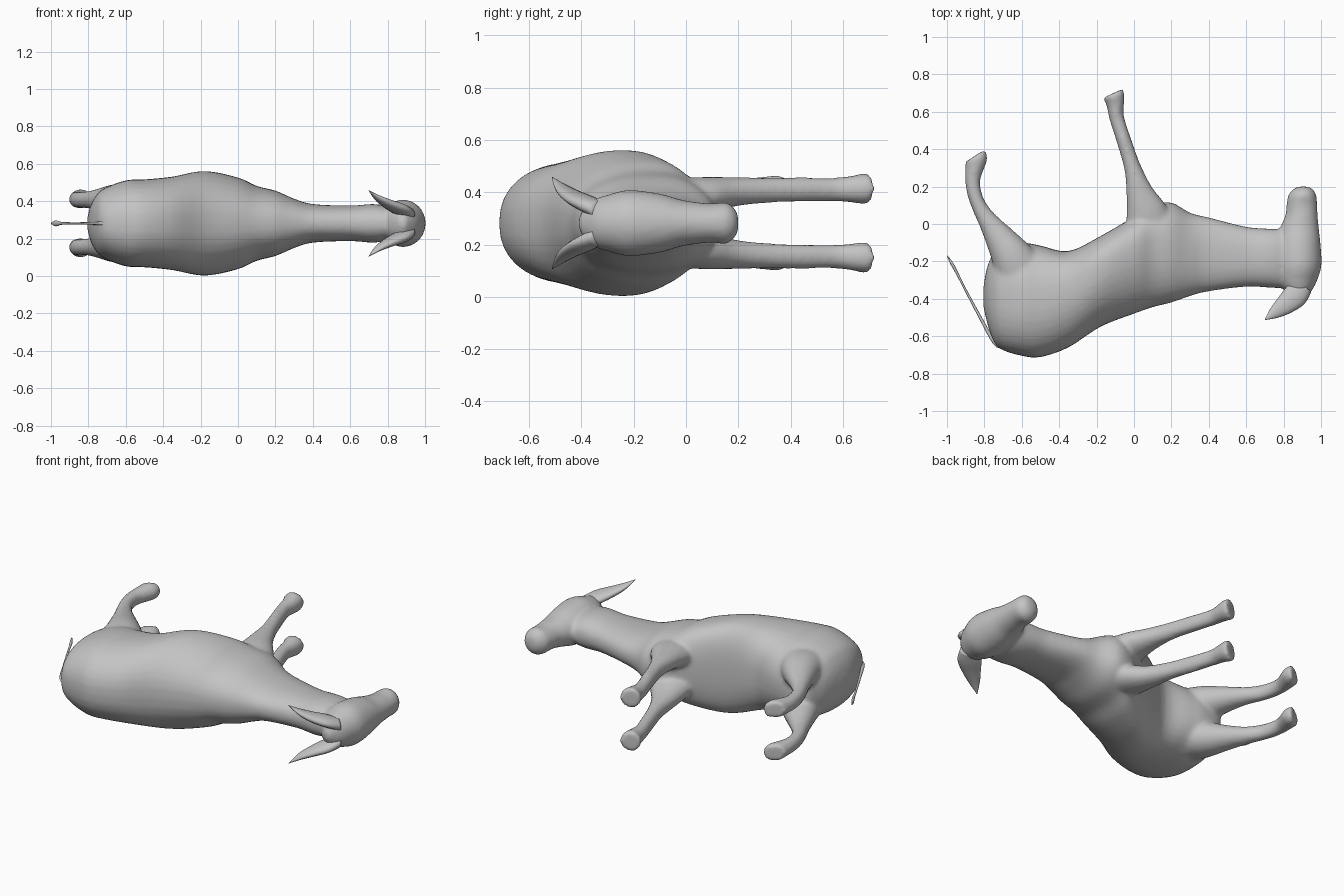
import bpy, bmesh, math
from mathutils import Vector

if "Cube" in bpy.data.objects:
    bpy.data.objects.remove(bpy.data.objects["Cube"], do_unlink=True)

MID = 0.282   # height of the animal's plane of symmetry

grey = bpy.data.materials.new("plain grey")
grey.diffuse_color = (0.55, 0.55, 0.55, 1)
grey.use_nodes = True
grey.node_tree.nodes["Principled BSDF"].inputs["Base Color"].default_value = (0.55, 0.55, 0.55, 1)


def spline(rows, steps=4):
    """Catmull-Rom interpolation of section rows."""
    out = []
    n = len(rows)
    for i in range(n - 1):
        p0, p1, p2, p3 = rows[max(i - 1, 0)], rows[i], rows[i + 1], rows[min(i + 2, n - 1)]
        for s in range(steps):
            t = s / steps
            out.append([0.5 * (2 * b + (c - a) * t + (2 * a - 5 * b + 4 * c - d) * t * t
                               + (3 * b - a - 3 * c + d) * t ** 3)
                        for a, b, c, d in zip(p0, p1, p2, p3)])
    return out + [list(rows[-1])]


def loft(bm, rows, axis=None, side=1, sides=20, power=2.0):
    """Superelliptical loft; rows are x, y, z offset, radius in plane, radius in z
    and, if given, a skew that moves the widest point along the in-plane axis."""
    rows = spline(rows)
    outline = []
    for k in range(sides):
        c, s = math.cos(k * math.tau / sides), math.sin(k * math.tau / sides)
        outline.append((math.copysign(abs(c) ** (2 / power), c),
                        math.copysign(abs(s) ** (2 / power), s)))
    rings = []
    for i, (x, y, z, ru, rz, *skew) in enumerate(rows):
        a, b = rows[max(i - 1, 0)], rows[min(i + 1, len(rows) - 1)]
        u = axis or Vector((a[1] - b[1], b[0] - a[0], 0)).normalized()
        centre = Vector((x, y, MID + side * z))
        ru, rz, shift = max(ru, 0.001), max(rz, 0.001), sum(skew)
        rings.append([bm.verts.new(centre + u * ru * (c + shift * (1 - c * c))
                                   + Vector((0, 0, rz * s))) for c, s in outline])
    for r, s in zip(rings, rings[1:]):
        for k in range(sides):
            j = (k + 1) % sides
            bm.faces.new((r[k], r[j], s[j], s[k]))
    bm.faces.new(rings[0])
    bm.faces.new(rings[-1])


def make(name, bm):
    bmesh.ops.recalc_face_normals(bm, faces=bm.faces)
    for f in bm.faces:
        f.smooth = True
    me = bpy.data.meshes.new(name)
    bm.to_mesh(me)
    bm.free()
    me.materials.append(grey)
    ob = bpy.data.objects.new(name, me)
    bpy.context.collection.objects.link(ob)
    return ob


# Trunk and neck: x, back y, belly y, half width, skew towards the belly
trunk = [(-.805, -.44, -.34, .03, 0), (-.79, -.51, -.25, .09, 0), (-.765, -.59, -.18, .14, 0),
         (-.72, -.665, -.12, .185, 0), (-.6, -.705, -.10, .23, 0), (-.5, -.712, -.115, .235, .05),
         (-.35, -.66, -.145, .25, .2), (-.18, -.55, -.065, .28, .28), (0, -.48, .04, .245, .22),
         (.1, -.445, .10, .20, .12), (.2, -.42, .115, .175, .05), (.3, -.385, .06, .132, 0),
         (.4, -.36, .035, .103, 0), (.6, -.335, -.015, .095, 0), (.72, -.34, -.025, .103, 0),
         (.8, -.34, -.035, .09, 0), (.9, -.3, -.1, .05, 0)]
# Head: y, throat x, forehead x, half width
head = [(-.41, .865, .9, .025), (-.385, .835, .925, .065), (-.35, .80, .955, .092),
        (-.3, .77, .98, .108), (-.22, .76, 1.003, .127), (-.1, .765, .997, .113),
        (-.02, .783, .988, .09), (.05, .81, .982, .079), (.1, .815, .98, .075),
        (.155, .825, .975, .079), (.185, .85, .957, .058), (.2, .875, .935, .028)]
# Legs: path with radii
fore_leg = [(.10, -.1, .08, .13, .08), (.07, .05, .10, .115, .076), (.03, .17, .118, .074, .058),
            (-.007, .3, .125, .046, .049), (-.052, .44, .128, .040, .047),
            (-.093, .57, .128, .040, .046), (-.1, .64, .13, .048, .053),
            (-.107, .68, .132, .058, .060), (-.114, .698, .132, .06, .06)]
hind_leg = [(-.58, -.32, .09, .16, .11), (-.65, -.18, .11, .115, .10), (-.725, -.065, .122, .078, .068),
            (-.783, .02, .126, .053, .049), (-.828, .095, .126, .041, .045),
            (-.855, .17, .127, .039, .044), (-.862, .24, .128, .041, .045),
            (-.85, .31, .13, .052, .049), (-.843, .35, .131, .06, .053),
            (-.849, .365, .131, .061, .053)]

bm = bmesh.new()
loft(bm, [(x, (a + b) / 2, 0, (b - a) / 2, w, k) for x, a, b, w, k in trunk],
     Vector((0, 1, 0)), sides=36, power=2.3)
loft(bm, [((a + b) / 2, y, 0, (b - a) / 2, w) for y, a, b, w in head], Vector((1, 0, 0)), sides=28)
for side in (1, -1):
    loft(bm, fore_leg, side=side)
    loft(bm, hind_leg, side=side)
body = make("body", bm)

# Merge the lofts into one skin and soften the joints
remesh = body.modifiers.new("merge", 'REMESH')
remesh.mode = 'VOXEL'
remesh.voxel_size = 0.012
remesh.use_smooth_shade = True
smooth = body.modifiers.new("soften", 'SMOOTH')
smooth.factor = 0.5
smooth.iterations = 8

# Leaf-shaped pointed ears, swept back and outward
ear = [(.91, -.33, .05, .05, .035), (.865, -.38, .075, .066, .032), (.81, -.43, .10, .054, .027),
       (.75, -.475, .133, .032, .018), (.70, -.512, .175, .002, .002)]
for name, side in (("ear_upper", 1), ("ear_lower", -1)):
    bm = bmesh.new()
    loft(bm, ear, side=side, sides=14)
    make(name, bm)

# Thin tail with a small tuft
tail = [(-.70, -.65, 0, .014, .014), (-.745, -.635, 0, .011, .009), (-.83, -.485, 0, .008, .006),
        (-.91, -.335, 0, .006, .006), (-.945, -.265, 0, .007, .008), (-.975, -.21, 0, .008, .016),
        (-.998, -.17, 0, .002, .004)]
bm = bmesh.new()
loft(bm, tail, sides=8)
make("tail", bm)
